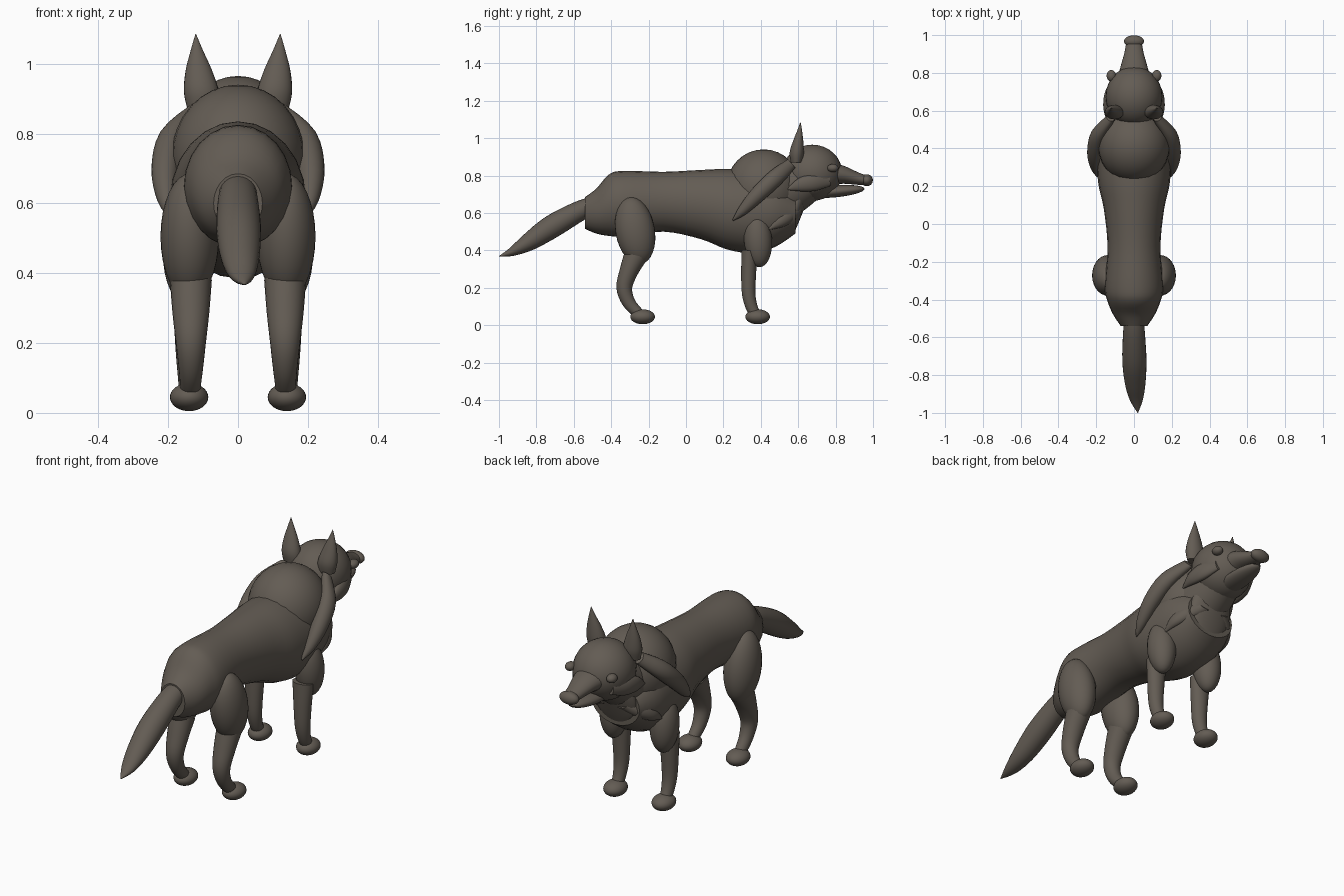
import bpy, bmesh, math
from mathutils import Vector, Matrix

cube = bpy.data.objects.get("Cube")
if cube:
    bpy.data.objects.remove(cube, do_unlink=True)

fur = bpy.data.materials.new("dark_brown_fur")
fur.use_nodes = True
FUR_COLOUR = (0.125, 0.107, 0.088, 1)
fur.diffuse_color = FUR_COLOUR
fur.node_tree.nodes["Principled BSDF"].inputs["Base Color"].default_value = FUR_COLOUR


def finish(name, bm, mirror):
    """Turn a bmesh into a smooth object, mirrored across x when paired."""
    bmesh.ops.recalc_face_normals(bm, faces=bm.faces)
    mesh = bpy.data.meshes.new(name)
    bm.to_mesh(mesh)
    bm.free()
    mesh.materials.append(fur)
    ob = bpy.data.objects.new(name, mesh)
    bpy.context.collection.objects.link(ob)
    bpy.ops.object.select_all(action='DESELECT')
    ob.select_set(True)
    bpy.context.view_layer.objects.active = ob
    bpy.ops.object.shade_smooth_by_angle(angle=math.radians(40))
    if mirror:
        mod = ob.modifiers.new("Mirror", 'MIRROR')
        mod.use_mirror_merge = False
    return ob


def ball(name, centre, radii, tilt=0, mirror=False):
    """Ellipsoid, tilted about the x axis in degrees."""
    bm = bmesh.new()
    matrix = (Matrix.Translation(centre) @ Matrix.Rotation(math.radians(tilt), 4, 'X')
              @ Matrix.Diagonal((*radii, 1)))
    bmesh.ops.create_uvsphere(bm, u_segments=28, v_segments=16, radius=1, matrix=matrix)
    return finish(name, bm, mirror)


def spline(stations, steps):
    """Catmull-Rom samples through stations of (x, y, z, side radius, depth radius)."""
    pts = [stations[0]] + list(stations) + [stations[-1]]
    out = []
    for i in range(1, len(pts) - 2):
        a, b, c, d = pts[i - 1:i + 3]
        for k in range(steps):
            t = k / steps
            out.append([0.5 * (2 * q + (r - p) * t + (2 * p - 5 * q + 4 * r - s) * t * t
                               + (3 * q - p - 3 * r + s) * t ** 3)
                        for p, q, r, s in zip(a, b, c, d)])
    return out + [list(stations[-1])]


def loft(name, stations, mirror=False, steps=4, sides=24, upright=False):
    """Elliptical rings along a path; upright rings stay square to the y axis."""
    bm = bmesh.new()
    samples = spline(stations, steps)
    rings = []
    for i, (x, y, z, side, depth) in enumerate(samples):
        before, after = samples[max(i - 1, 0)], samples[min(i + 1, len(samples) - 1)]
        along = Vector((0, after[1] - before[1], after[2] - before[2])).normalized()
        if upright:
            along = Vector((0, 1, 0))
        across = Vector((1, 0, 0))
        up = across.cross(along)
        ring = []
        for k in range(sides):
            angle = math.tau * k / sides
            ring.append(bm.verts.new(Vector((x, y, z))
                                     + across * max(side, 0.001) * math.cos(angle)
                                     + up * max(depth, 0.001) * math.sin(angle)))
        rings.append(ring)
    for low, high in zip(rings, rings[1:]):
        for k in range(sides):
            n = (k + 1) % sides
            bm.faces.new((low[k], low[n], high[n], high[k]))
    bm.faces.new(rings[0][::-1])
    bm.faces.new(rings[-1])
    return finish(name, bm, mirror)


# Trunk from rump to breast, shoulder hump and neck
loft("body", [(0, -.54, .60, .07, .085), (0, -.48, .61, .11, .12),
              (0, -.41, .642, .14, .165), (0, -.33, .65, .155, .175),
              (0, -.12, .66, .14, .16), (0, .08, .645, .16, .185),
              (0, .22, .62, .19, .215), (0, .36, .605, .195, .22),
              (0, .48, .61, .185, .19), (0, .585, .60, .14, .11)], upright=True)
ball("shoulder_hump", (0, .415, .735), (.19, .2, .205))
loft("neck", [(0, .40, .68, .16, .17), (0, .54, .73, .14, .15), (0, .66, .79, .12, .12)])

# Head, muzzle, jaw and nose
ball("head", (0, .675, .815), (.15, .16, .15))
loft("muzzle", [(0, .74, .81, .095, .07), (0, .83, .805, .072, .05),
                (0, .91, .785, .05, .034), (0, .97, .772, .04, .025)])
ball("lower_jaw", (0, .79, .715), (.062, .165, .032), tilt=5)
ball("nose", (0, .967, .775), (.053, .032, .032))
ball("eye", (.12, .785, .84), (.025, .03, .022), mirror=True)
loft("ear", [(.10, .59, .87, .045, .03), (.105, .592, .92, .05, .038),
             (.112, .60, .98, .038, .028), (.118, .608, 1.04, .017, .013),
             (.121, .612, 1.085, .001, .001)], mirror=True)

# Tufts on the cheeks, neck sides and breast
loft("cheek_tuft", [(.14, .54, .725, .002, .002), (.14, .61, .75, .022, .036),
                    (.128, .69, .765, .028, .046), (.105, .77, .775, .015, .03)], mirror=True)
loft("neck_tuft", [(.12, .565, .865, .025, .03), (.185, .48, .79, .042, .045),
                   (.208, .38, .695, .04, .042), (.205, .30, .61, .026, .026),
                   (.195, .25, .56, .003, .003)], mirror=True)
loft("breast_tuft", [(.17, .44, .51, .002, .002), (.15, .50, .555, .03, .035),
                     (.11, .56, .595, .04, .04), (.05, .61, .625, .04, .025)], mirror=True)
loft("throat_ruff", [(0, .56, .50, .07, .02), (0, .57, .56, .11, .035),
                     (0, .585, .64, .12, .05), (0, .61, .72, .10, .05)])

# Legs and paws
ball("front_upper_leg", (.145, .385, .455), (.07, .075, .145), tilt=4, mirror=True)
loft("front_lower_leg", [(.14, .34, .40, .055, .042), (.14, .335, .28, .045, .04),
                         (.14, .335, .17, .038, .036), (.14, .35, .10, .032, .032),
                         (.14, .375, .05, .028, .028)], mirror=True)
ball("front_paw", (.14, .383, .045), (.055, .066, .04), mirror=True)
ball("thigh", (.138, -.272, .505), (.084, .105, .182), tilt=10, mirror=True)
loft("hind_lower_leg", [(.135, -.265, .38, .06, .065), (.135, -.305, .29, .053, .05),
                        (.135, -.33, .20, .043, .042), (.135, -.305, .12, .034, .035),
                        (.137, -.25, .06, .028, .028)], mirror=True)
ball("hind_paw", (.14, -.232, .045), (.055, .066, .04), mirror=True)

# Tail
loft("tail", [(0, -.49, .645, .05, .045), (0, -.58, .605, .058, .055),
              (.002, -.72, .525, .064, .062), (.006, -.84, .445, .055, .048),
              (.012, -.93, .393, .035, .024), (.02, -.999, .368, .002, .002)])
